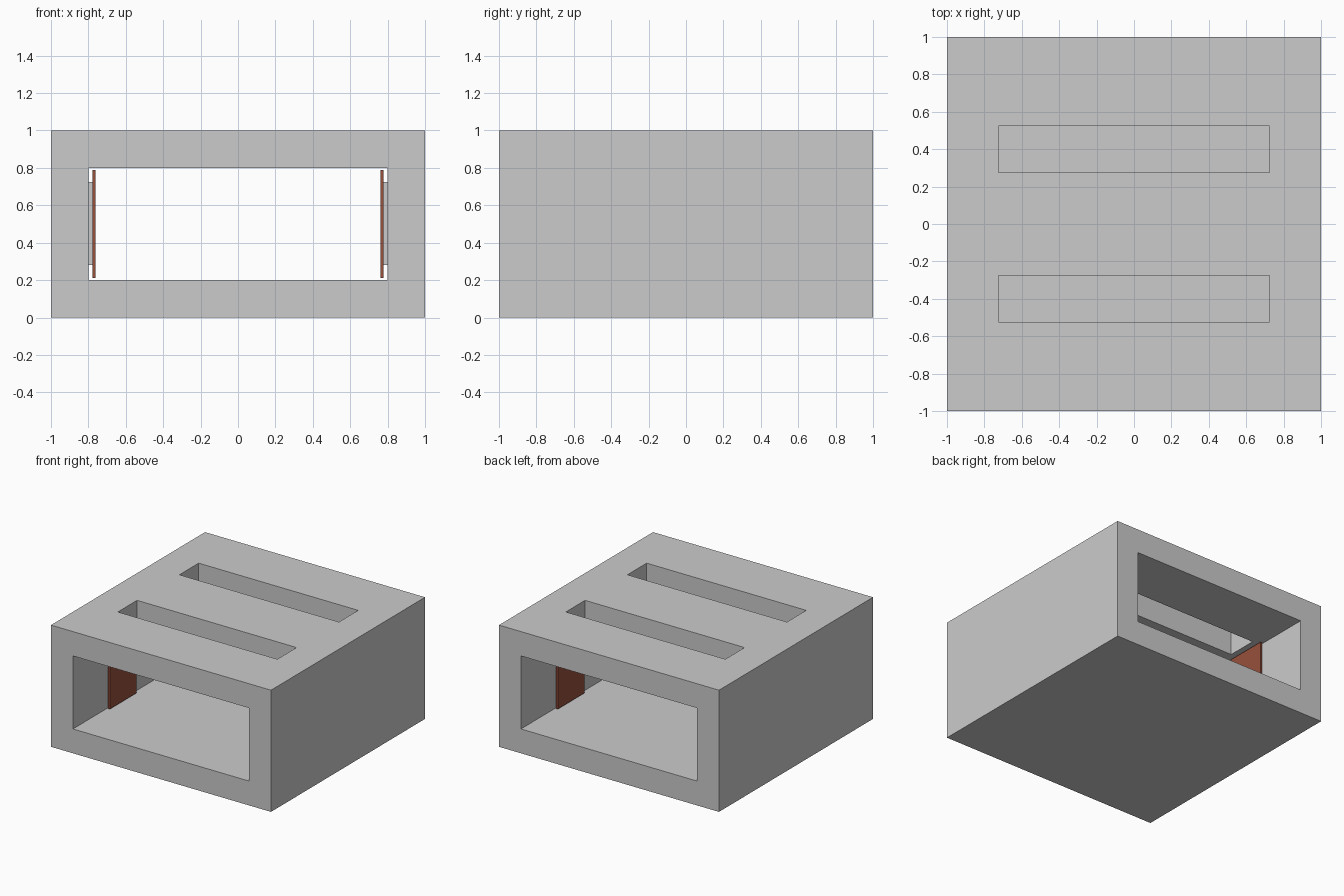
import bpy
import bmesh
from mathutils import Vector

if "Cube" in bpy.data.objects:
    bpy.data.objects.remove(bpy.data.objects["Cube"])


def box(name, lo, hi):
    """Axis-aligned box between two opposite corners."""
    lo, hi = Vector(lo), Vector(hi)
    bm = bmesh.new()
    bmesh.ops.create_cube(bm, size=1)
    for v in bm.verts:
        v.co = [(lo[i] + hi[i]) / 2 + v.co[i] * (hi[i] - lo[i]) for i in range(3)]
    mesh = bpy.data.meshes.new(name)
    bm.to_mesh(mesh)
    bm.free()
    ob = bpy.data.objects.new(name, mesh)
    bpy.context.collection.objects.link(ob)
    return ob


def mirror(ob, x, y):
    """Repeat a part across the centre planes."""
    mod = ob.modifiers.new("mirror", 'MIRROR')
    mod.use_axis = (x, y, False)
    mod.use_mirror_merge = False


def cut(ob, cutter):
    mod = ob.modifiers.new("cut", 'BOOLEAN')
    mod.operation = 'DIFFERENCE'
    mod.solver = 'EXACT'
    mod.object = cutter
    cutter.hide_render = True
    cutter.display_type = 'WIRE'


# Housing: block with a front-to-back tunnel and two slots in the top
housing = box("housing", (-1, -1, 0), (1, 1, 1))
tunnel = box("tunnel_cutter", (-0.8, -1.2, 0.2), (0.8, 1.2, 0.8))
slots = box("slot_cutter", (-0.725, 0.275, 0.7), (0.725, 0.525, 1.2))
mirror(slots, False, True)
cut(housing, tunnel)
cut(housing, slots)

# Mounting blocks on the inner side walls, below each slot end
mounts = box("panel_mounts", (0.777, 0.29, 0.28), (0.8, 0.51, 0.725))
mirror(mounts, True, True)

# Thin brown panels held by the mounts
panels = box("side_panels", (0.763, 0.225, 0.21), (0.778, 0.575, 0.79))
mirror(panels, True, True)
brown = bpy.data.materials.new("brown")
brown.diffuse_color = (0.31, 0.08, 0.045, 1)
brown.use_nodes = True
brown.node_tree.nodes["Principled BSDF"].inputs["Base Color"].default_value = brown.diffuse_color
panels.data.materials.append(brown)
